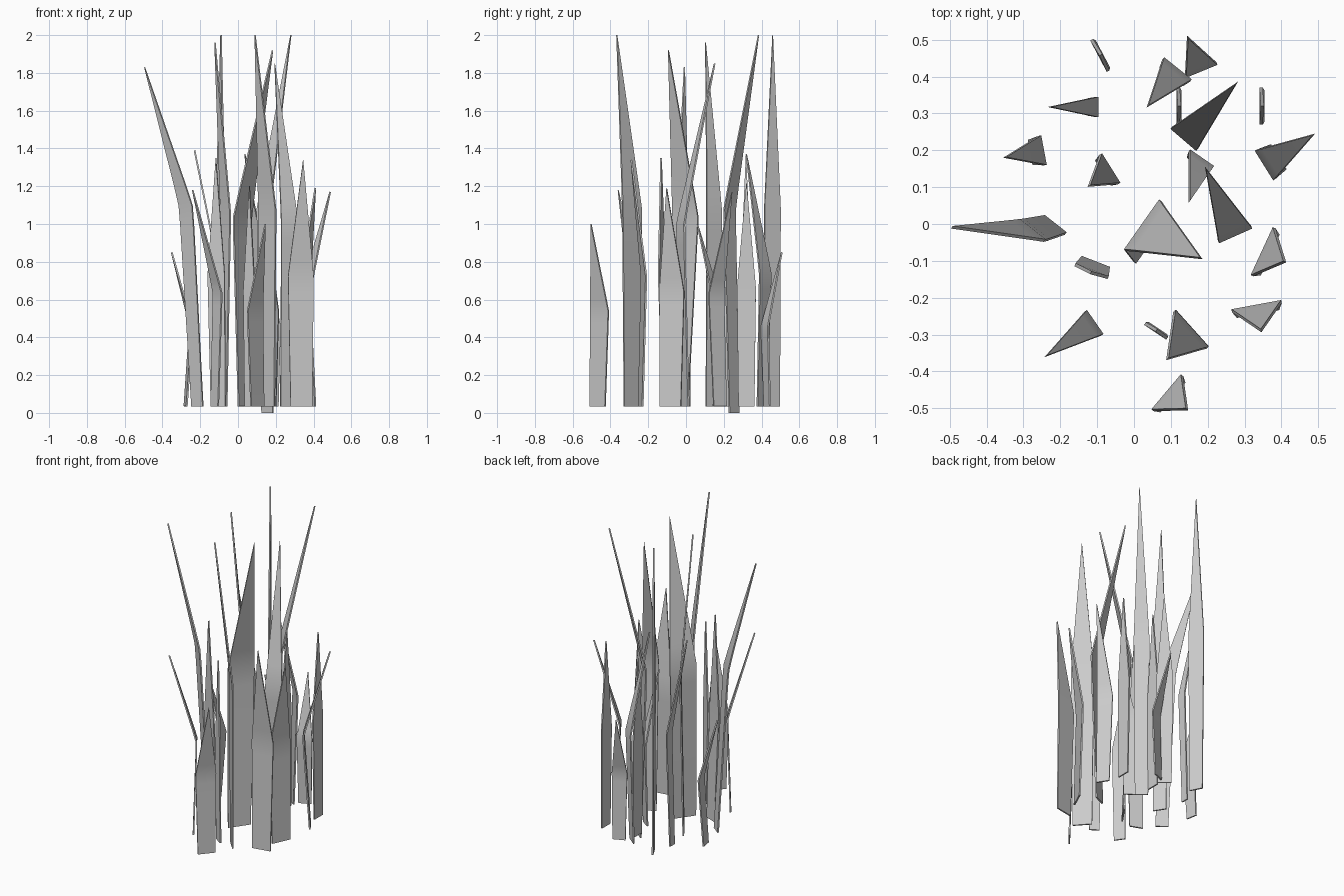
import bpy
from mathutils import Vector as V

# Each blade: bend edge ends (ax, ay, bx, by), sideways reach of the tip, tip height
BLADES = [
    (-.115, .50, -.07, .415, .003, 2.0),
    (-.10, .345, -.10, .29, -.13, 1.39),
    (-.255, .24, -.24, .16, -.105, .85),
    (-.09, .19, -.04, .11, -.073, 1.96),
    (-.31, .01, -.24, -.045, -.13, 1.83),
    (-.16, -.11, -.07, -.145, -.005, 1.35),
    (-.13, -.235, -.085, -.30, -.161, 1.18),
    (.03, -.27, .09, -.31, .002, 1.2),
    (.11, -.235, .20, -.335, -.107, 2.0),
    (.05, -.505, .13, -.41, -.07, 1.0),
    (.265, -.235, .40, -.21, -.068, 1.34),
    (.32, -.14, .38, -.01, -.065, 1.19),
    (.33, .20, .38, .12, .157, 1.17),
    (.345, .37, .345, .27, .003, 1.23),
    (.32, -.01, .23, -.05, -.199, 1.85),
    (-.025, -.07, .07, .065, -.18, 1.92),
    (.15, .20, .215, .155, -.115, 1.0),
    (.10, .26, .17, .20, .209, 2.0),
    (.12, .37, .12, .27, .003, 1.2),
    (.08, .45, .155, .39, -.129, 1.37),
    (.14, .40, .225, .435, .097, .85),
]
# twisted tips
SKEW = {4: (-.139, .111, 0), 16: (.033, -.023, 0), 8: (.015, -.01, 0),
        15: (.013, .013, 0), 17: (.009, -.005, 0), 3: (.005, -.008, 0)}
# roots that lean more or less than usual
LEAN = {4: (.06, .015, 0), 2: (-.03, -.005, 0), 5: (.01, .022, 0),
        8: (0, 0, 0), 12: (.034, .02, 0), 15: (.02, -.045, 0)}
LOW_ROOT = 17


def make_blade(i, ax, ay, bx, by, reach, tz):
    h = tz * (.6 if i == 4 else .54)
    a, b = V((ax, ay, h)), V((bx, by, h))
    mid = (a + b) / 2
    n = V((ay - by, bx - ax, 0)).normalized()
    d = n * reach + V(SKEW.get(i, (0, 0, 0)))
    tip = mid + d
    tip.z = tz
    # the root is tucked a little under the tip side
    shift = n * min(.03 * h, abs(reach) * .2 + .004)
    if reach < 0:
        shift = -shift
    if i in LEAN:
        shift = V(LEAN[i])
    z0 = 0.0 if i == LOW_ROOT else .035
    root = [mid + shift + (p - mid) * .85 for p in (a, b)]
    for p in root:
        p.z = z0
    # rows: root, three rows rounding the bend, tip
    k = .06 * tz
    rows = [root,
            [p.lerp(r, k / (h - z0)) for p, r in zip((a, b), root)],
            [p + d * .01 for p in (a, b)],
            [p.lerp(tip, k / (tz - h)) for p in (a, b)]]
    verts = [p for r in rows for p in r] + [tip]
    faces = [(j, j + 1, j + 3, j + 2) for j in (0, 2, 4)] + [(6, 7, 8)]
    me = bpy.data.meshes.new("grass_blade")
    me.from_pydata([tuple(v) for v in verts], [], faces)
    me.update()
    me.shade_smooth()
    ob = bpy.data.objects.new("grass_blade_%02d" % (i + 1), me)
    bpy.context.collection.objects.link(ob)
    # thin leaf thickness with crisp rims
    s = ob.modifiers.new("thickness", 'SOLIDIFY')
    s.thickness = .009
    s.offset = 0
    e = ob.modifiers.new("crisp_rim", 'EDGE_SPLIT')
    e.split_angle = .7


for i, data in enumerate(BLADES):
    make_blade(i, *data)
